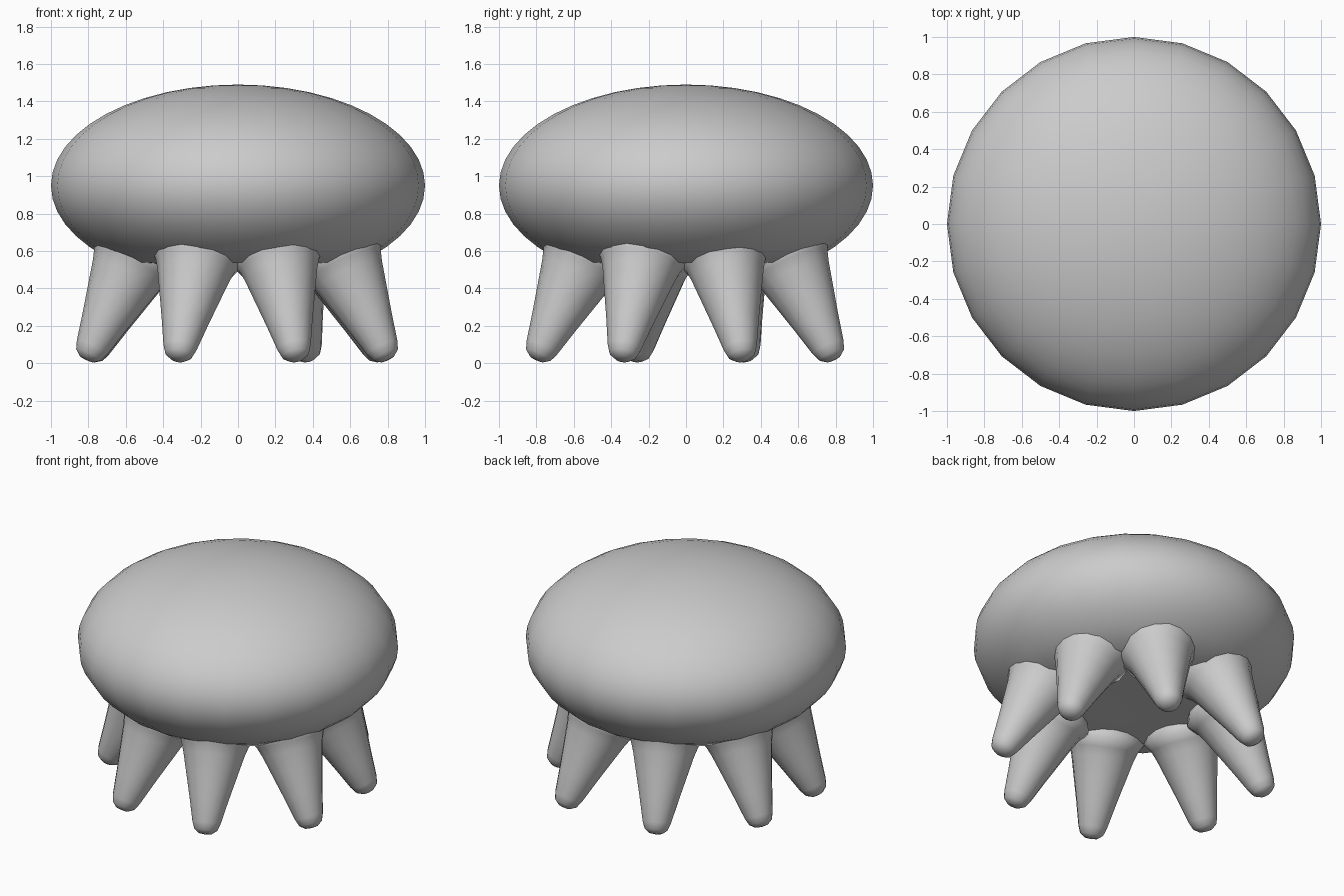
import bpy, bmesh, math
from mathutils import Vector

if "Cube" in bpy.data.objects:
    bpy.data.objects.remove(bpy.data.objects["Cube"])


def finish(bm, name):
    bmesh.ops.remove_doubles(bm, verts=bm.verts, dist=1e-4)
    bmesh.ops.recalc_face_normals(bm, faces=bm.faces)
    mesh = bpy.data.meshes.new(name)
    bm.to_mesh(mesh)
    bm.free()
    for p in mesh.polygons:
        p.use_smooth = True
    ob = bpy.data.objects.new(name, mesh)
    bpy.context.collection.objects.link(ob)
    return ob


def lathe(bm, profile, sides, origin=Vector((0, 0, 0)), axis=Vector((0, 0, 1))):
    """Revolve (radius, height) pairs around an axis."""
    rot = Vector((0, 0, 1)).rotation_difference(axis)
    rings = []
    for r, h in profile:
        rings.append([bm.verts.new(origin + rot @ Vector((
            r * math.cos(2 * math.pi * i / sides),
            r * math.sin(2 * math.pi * i / sides), h))) for i in range(sides)])
    for a, b in zip(rings, rings[1:]):
        for i in range(sides):
            j = (i + 1) % sides
            bm.faces.new((a[i], a[j], b[j], b[i]))


# Body: squashed ball with a flattened underside
body = [(0, 0.54), (0.25, 0.535), (0.48, 0.525), (0.66, 0.54)]
for k in range(-5, 13):
    t = math.radians(k * 7.5)
    body.append((math.cos(t), 0.95 + 0.54 * math.sin(t)))
body = [p for p in body[:4]] + [p for p in body[4:]] + [(0, 1.49)]
bm = bmesh.new()
lathe(bm, body, 24)
finish(bm, "body")

# Legs: rounded tapering cones splayed outward, flared where they meet the body
leg_profile = [(0, -0.075), (0.04, -0.07), (0.073, -0.045), (0.09, 0),
               (0.125, 0.15), (0.165, 0.31), (0.195, 0.43),
               (0.215, 0.49), (0.25, 0.55), (0.2, 0.63), (0, 0.65)]
tips = [(-0.31, -0.77), (0.30, -0.77), (0.77, -0.33), (0.75, 0.29),
        (0.36, 0.76), (-0.31, 0.76), (-0.77, 0.31), (-0.78, -0.26)]
for n, (x, y) in enumerate(tips, 1):
    tip = Vector((x, y, 0.085))
    top = Vector((x * 0.69, y * 0.69, 0.60))
    bm = bmesh.new()
    lathe(bm, leg_profile, 16, tip, (top - tip).normalized())
    finish(bm, f"leg_{n}")
